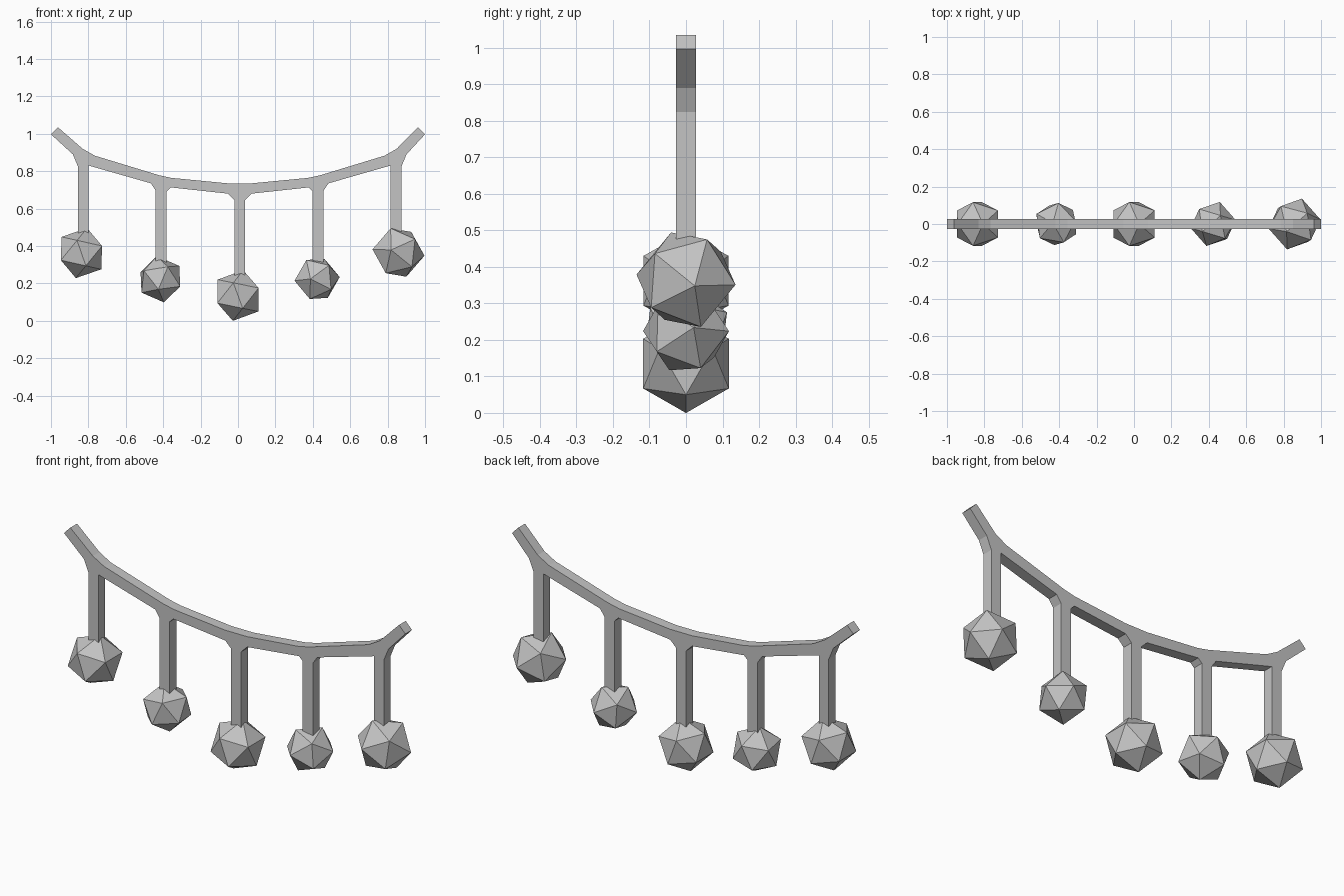
import bpy, bmesh
from mathutils import Matrix, Vector

cube = bpy.data.objects.get("Cube")
if cube:
    bpy.data.objects.remove(cube, do_unlink=True)

grey = bpy.data.materials.new("plain_grey")
grey.use_nodes = True
colour = (0.55, 0.55, 0.55, 1)
grey.diffuse_color = colour
grey.node_tree.nodes["Principled BSDF"].inputs["Base Color"].default_value = colour


def finish(bm, name):
    bmesh.ops.recalc_face_normals(bm, faces=bm.faces[:])
    mesh = bpy.data.meshes.new(name)
    bm.to_mesh(mesh)
    bm.free()
    mesh.materials.append(grey)
    obj = bpy.data.objects.new(name, mesh)
    bpy.context.collection.objects.link(obj)
    return obj


# Cord with hanging strands: half outline mirrored, then extruded
MID = 0.009
HALF_DEPTH = 0.028
top = [(0.065, 0.735), (0.365, 0.764), (0.43, 0.778), (0.775, 0.883), (0.84, 0.92)]
tip = [(0.972, 1.035), (1.009, 0.997)]
under = [(0.892, 0.89), (0.865, 0.825), (0.865, 0.46), (0.807, 0.46), (0.807, 0.83),
         (0.475, 0.735), (0.449, 0.697), (0.449, 0.3), (0.39, 0.3), (0.39, 0.692),
         (0.368, 0.713), (0.064, 0.68), (0.029, 0.645), (0.029, 0.24)]
half = top + tip + under
right_side = [(MID + x - (0.018 if (x, z) in tip else 0), z) for x, z in half]
left_side = [(MID - x, z) for x, z in reversed(half)]

bm = bmesh.new()
face = bm.faces.new([bm.verts.new((x, -HALF_DEPTH, z)) for x, z in right_side + left_side])
geom = bmesh.ops.extrude_face_region(bm, geom=[face])["geom"]
bmesh.ops.translate(bm, verts=[g for g in geom if isinstance(g, bmesh.types.BMVert)],
                    vec=(0, 2 * HALF_DEPTH, 0))
finish(bm, "cord_with_strands")


def frame(a, b):
    """Axes with the first along a and the second leaning towards b."""
    a = Vector(a).normalized()
    b = Vector(b)
    b = (b - a * b.dot(a)).normalized()
    return Matrix((a, b, a.cross(b))).transposed()


# Faceted bulbs: one corner points along a, a neighbouring corner towards b
def bulb(name, centre, radius, a, b):
    bm = bmesh.new()
    bmesh.ops.create_icosphere(bm, subdivisions=1, radius=radius)
    bm.verts.ensure_lookup_table()
    pole = bm.verts[0]
    near = pole.link_edges[0].other_vert(pole)
    turn = frame(a, b) @ frame(pole.co, near.co).transposed()
    bmesh.ops.transform(bm, matrix=turn.to_4x4(), verts=bm.verts[:])
    finish(bm, name).location = centre


bulb("outer_right_bulb", (-0.837, 0, 0.362), 0.137, (-0.22, 0, -0.98), (0.84, 0, -0.55))
bulb("inner_right_bulb", (-0.415, 0, 0.222), 0.125, (0.15, -0.04, -0.98), (-0.82, -0.15, -0.58))
bulb("middle_bulb", (0, 0, 0.135), 0.138, (-0.2, 0, -0.98), (0.84, 0, -0.55))
bulb("inner_left_bulb", (0.423, 0, 0.224), 0.123, (0.98, 0.17, 0.08), (0.3, 0.95, 0))
bulb("outer_left_bulb", (0.858, 0, 0.365), 0.142, (0.98, 0.17, -0.12), (0.3, 0.95, -0.1))
